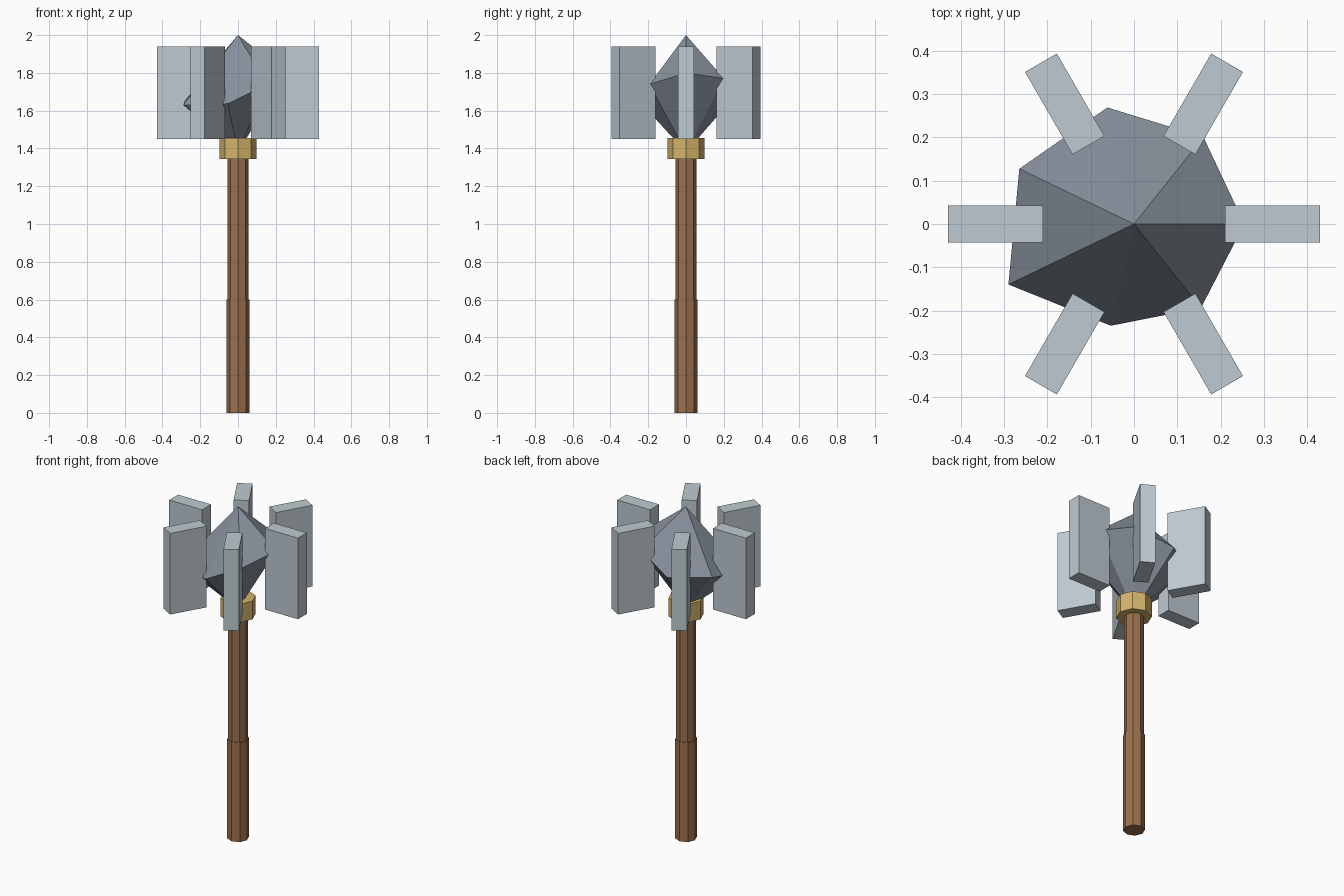
import bpy, bmesh, math
from mathutils import Matrix

if "Cube" in bpy.data.objects:
    bpy.data.objects.remove(bpy.data.objects["Cube"])


def lin(c):
    c /= 255
    return c / 12.92 if c <= 0.04045 else ((c + 0.055) / 1.055) ** 2.4


def material(name, r, g, b):
    m = bpy.data.materials.new(name)
    m.diffuse_color = (lin(r), lin(g), lin(b), 1)
    m.use_nodes = True
    m.node_tree.nodes["Principled BSDF"].inputs["Base Color"].default_value = m.diffuse_color
    return m


wood = material("brown_wood", 156, 113, 78)
brass = material("brass", 214, 181, 108)
steel = material("pale_steel", 190, 202, 209)
iron = material("dark_iron", 134, 143, 155)


def finish(name, bm, mat):
    bmesh.ops.recalc_face_normals(bm, faces=bm.faces)
    me = bpy.data.meshes.new(name)
    bm.to_mesh(me)
    bm.free()
    me.materials.append(mat)
    ob = bpy.data.objects.new(name, me)
    bpy.context.collection.objects.link(ob)
    return ob


def prism(name, radius, z0, z1, mat, sides=8):
    bm = bmesh.new()
    bmesh.ops.create_cone(bm, cap_ends=True, segments=sides, radius1=radius, radius2=radius,
                          depth=z1 - z0, matrix=Matrix.Translation((0, 0, (z0 + z1) / 2)))
    return finish(name, bm, mat)


# Shaft with a slightly thicker grip, and the collar under the head
prism("grip", 0.06, 0.0, 0.6, wood)
prism("shaft", 0.055, 0.6, 1.40, wood)
prism("collar", 0.098, 1.345, 1.455, brass)

# Rough seven-sided core: uneven ring (radius, height) between two points
ring = [(0.255, 1.80), (0.257, 1.77), (0.276, 1.69), (0.294, 1.69),
        (0.322, 1.63), (0.241, 1.637), (0.248, 1.74)]
bm = bmesh.new()
top = bm.verts.new((0, 0, 2.0))
bottom = bm.verts.new((0, 0, 1.38))
loop = []
for i, (r, z) in enumerate(ring):
    a = math.tau * i / len(ring)
    loop.append(bm.verts.new((r * math.cos(a), r * math.sin(a), z)))
for i, v in enumerate(loop):
    w = loop[(i + 1) % len(loop)]
    bm.faces.new((v, w, top))
    bm.faces.new((w, v, bottom))
finish("head_core", bm, iron)

# Six flanges around the core
for i in range(6):
    bm = bmesh.new()
    m = (Matrix.Rotation(math.radians(60 * i), 4, 'Z')
         @ Matrix.Translation((0.32, 0, 1.695))
         @ Matrix.Diagonal((0.22, 0.085, 0.49, 1)))
    bmesh.ops.create_cube(bm, size=1, matrix=m)
    finish(f"flange_{i + 1}", bm, steel)
